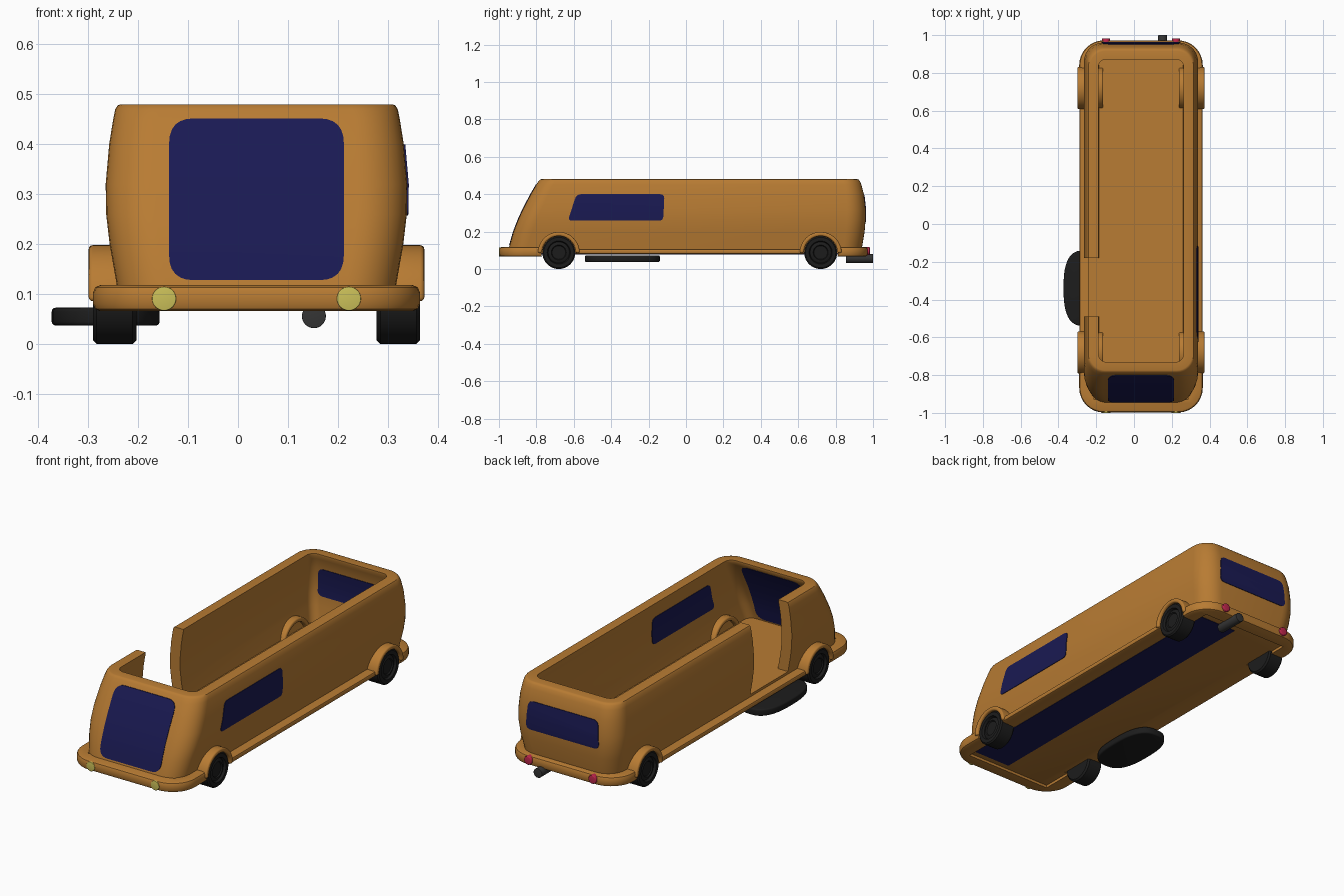
import bpy, bmesh, math
from mathutils import Vector

if "Cube" in bpy.data.objects:
    bpy.data.objects.remove(bpy.data.objects["Cube"])

CX = 0.037                      # body centre line
WHEEL_Y, WHEEL_Z = (-0.68, 0.72), 0.088


def material(name, col):
    m = bpy.data.materials.new(name)
    m.diffuse_color = (*col, 1)
    m.use_nodes = True
    m.node_tree.nodes["Principled BSDF"].inputs["Base Color"].default_value = m.diffuse_color
    return m


ORANGE = material("orange_paint", (0.48, 0.2, 0.033))
BLUE = material("blue_glass", (0.01, 0.01, 0.085))
BLACK = material("rubber", (0.012, 0.012, 0.012))
GREY = material("dark_metal", (0.035, 0.035, 0.035))
YELLOW = material("headlight", (0.6, 0.53, 0.1))
RED = material("tail_light", (0.5, 0.02, 0.07))


def finish(bm, name, mat):
    bmesh.ops.recalc_face_normals(bm, faces=bm.faces)
    me = bpy.data.meshes.new(name)
    bm.to_mesh(me)
    bm.free()
    ob = bpy.data.objects.new(name, me)
    bpy.context.collection.objects.link(ob)
    if mat:
        me.materials.append(mat)
    return ob


def loft(name, rings, mat):
    bm = bmesh.new()
    loops = [[bm.verts.new(p) for p in r] for r in rings]
    n = len(loops[0])
    for a, b in zip(loops, loops[1:]):
        for i in range(n):
            bm.faces.new((a[i], a[(i + 1) % n], b[(i + 1) % n], b[i]))
    bm.faces.new(loops[0])
    bm.faces.new(loops[-1])
    return finish(bm, name, mat)


def rounded_rect(z, hw, y0, y1, r, n=8):
    pts = []
    for k, (sx, y) in enumerate(((1, y1 - r), (-1, y1 - r), (-1, y0 + r), (1, y0 + r))):
        for i in range(n + 1):
            a = (k + i / n) * math.pi / 2
            pts.append((CX + sx * (hw - r) + r * math.cos(a), y + r * math.sin(a), z))
    return pts


def round_poly(pts, r, n=6):
    out = []
    for i, p in enumerate(pts):
        p = Vector(p)
        a = p + (Vector(pts[i - 1]) - p).normalized() * r
        b = p + (Vector(pts[(i + 1) % len(pts)]) - p).normalized() * r
        for k in range(n + 1):
            t = k / n
            out.append(a * (1 - t) ** 2 + p * 2 * t * (1 - t) + b * t * t)
    return out


def prism(name, pts, axis, a, b, mat=None, bevel=0):
    def put(p, d):
        return {'x': (d, p[0], p[1]), 'y': (p[0], d, p[1]), 'z': (p[0], p[1], d)}[axis]
    ob = loft(name, [[put(p, d) for p in pts] for d in (a, b)], mat)
    if bevel:
        m = ob.modifiers.new("round", 'BEVEL')
        m.width, m.segments, m.limit_method = bevel, 3, 'ANGLE'
        m.angle_limit = math.radians(50)
        apply(ob, m)
    return ob


def box(name, x0, x1, y0, y1, z0, z1, mat=None):
    return prism(name, [(x0, y0), (x1, y0), (x1, y1), (x0, y1)], 'z', z0, z1, mat)


def circle(u, v, r, n=32, a0=0, a1=2 * math.pi):
    return [(u + r * math.cos(a0 + (a1 - a0) * i / n), v + r * math.sin(a0 + (a1 - a0) * i / n))
            for i in range(n)]


def apply(ob, mod):
    bpy.context.view_layer.objects.active = ob
    bpy.ops.object.modifier_apply(modifier=mod.name)


def boolean(ob, cutter, op='DIFFERENCE'):
    m = ob.modifiers.new("cut", 'BOOLEAN')
    m.object, m.operation, m.solver = cutter, op, 'EXACT'
    apply(ob, m)
    bpy.data.objects.remove(cutter)


# Body shell: (z, half width, front y, back y, corner radius)
LEVELS = [(0.082, 0.275, -0.952, 0.935, 0.1), (0.12, 0.28, -0.945, 0.942, 0.1),
          (0.2, 0.294, -0.922, 0.955, 0.1), (0.26, 0.301, -0.899, 0.96, 0.1),
          (0.32, 0.302, -0.872, 0.96, 0.1), (0.4, 0.295, -0.83, 0.951, 0.095),
          (0.45, 0.287, -0.801, 0.938, 0.09), (0.47, 0.283, -0.788, 0.93, 0.09),
          (0.478, 0.278, -0.781, 0.923, 0.088), (0.48, 0.272, -0.775, 0.916, 0.085)]


def shell(name, mat, g=0.0):
    t = 0.058 + g
    outer = [rounded_rect(z, w + g, f - g, b + g, r) for z, w, f, b, r in LEVELS]
    inner = [rounded_rect(z, w - t, f + t, b - t, 0.04) for z, w, f, b, r in LEVELS[1:8]]
    z, w, f, b, r = LEVELS[7]
    rim = rounded_rect(0.48, w - t, f + t, b - t, 0.04)
    return loft(name, outer + [rim] + inner[::-1], mat)


body = shell("body_shell", ORANGE)
boolean(body, box("door_cutter", -0.5, -0.1, -0.49, -0.18, 0.1205, 0.6))

# Windows follow the curved walls
WX0, WX1 = CX - 0.175, CX + 0.175
windows = {
    "windshield": (round_poly([(WX0, 0.128), (WX1, 0.128), (WX1, 0.452), (WX0, 0.452)], 0.05),
                   'y', -1.2, -0.68),
    "rear_window": (round_poly([(CX - 0.21, 0.25), (CX + 0.21, 0.25), (CX + 0.2, 0.395),
                                (CX - 0.2, 0.395)], 0.03), 'y', 0.8, 1.2),
    "side_window": (round_poly([(-0.632, 0.258), (-0.122, 0.258), (-0.115, 0.4),
                                (-0.585, 0.4)], 0.025), 'x', 0.2, 0.6)}
for name, (pts, axis, a, b) in windows.items():
    boolean(shell(name, BLUE, 0.003), prism("window_cutter", pts, axis, a, b), 'INTERSECT')

# Bumpers at both ends and the thinner sill between them
B = 0.012


def slab(name, z0, z1, hw, y0, y1, r, e):
    steps = [(z0, e), (z0 + e * 0.3, e * 0.3), (z0 + e, 0), (z1 - e, 0), (z1 - e * 0.3, e * 0.3), (z1, e)]
    return loft(name, [rounded_rect(z, hw - d, y0 + d, y1 - d, r - d) for z, d in steps], ORANGE)


bumper = slab("bumpers", 0.066, 0.118, 0.327, -0.998, 0.972, 0.13, 0.014)
boolean(bumper, box("middle_cutter", -1, 1, -0.68, 0.72, 0, 0.3))
boolean(bumper, box("inside_cutter", CX - 0.25, CX + 0.25, -0.93, 0.9, 0, 0.3))
sill = slab("sill", 0.08, 0.106, 0.325, -0.97, 0.95, 0.12, 0.008)
for ob in (bumper, sill):
    for s in (-1, 1):
        for y in WHEEL_Y:
            boolean(ob, prism("wheel_cutter", circle(y, WHEEL_Z, 0.093), 'x',
                              CX + s * 0.235, CX + s * 0.5))
box("underside_panel", 0.06, 0.28, -0.9, 0.85, 0.078, 0.084, BLUE)


# Wheels and fenders
def wheel(name, s, y):
    prof = [(0.24, 0), (0.24, 0.08), (0.248, 0.088), (0.32, 0.088), (0.327, 0.081),
            (0.327, 0.062), (0.315, 0.057), (0.322, 0.045), (0.322, 0.04), (0.316, 0.036), (0.316, 0)]
    rings = [[(CX + s * x, *p) for p in circle(y, WHEEL_Z, max(r, 0.001), 40)] for x, r in prof]
    loft(name, rings, BLACK if s else GREY)


for s, side in ((-1, "left"), (1, "right")):
    for y, end in zip(WHEEL_Y, ("front", "rear")):
        wheel(f"{end}_{side}_wheel", s, y)
        arc = [(math.cos(math.pi * i / 24), math.sin(math.pi * i / 24)) for i in range(25)]
        pts = [(y + 0.112 * c, 0.086 + 0.112 * d) for c, d in arc]
        pts += [(y + 0.09 * c, 0.086 + 0.09 * d) for c, d in arc[::-1]]
        prism(f"{end}_{side}_fender", pts, 'x', CX + s * 0.2, CX + s * 0.336, ORANGE, 0.008)
    # Lights
    lx = CX + s * 0.185
    prism(f"{side}_headlight", circle(lx, 0.091, 0.024), 'y', -1.0, -0.95, YELLOW, 0.002)
    prism(f"{side}_tail_light", circle(lx, 0.096, 0.022), 'y', 0.93, 0.983, RED, 0.004)

# Exhaust pipe
prism("exhaust_pipe", circle(0.152, 0.056, 0.024), 'y', 0.855, 1.0, GREY, 0.002)

# Door step: rounded oval slab
oval = []
for c, d in circle(0, 0, 1, 48):
    oval.append((-0.265 + 0.108 * math.copysign(abs(c) ** 0.75, c),
                 -0.34 + 0.2 * math.copysign(abs(d) ** 0.75, d)))
prism("door_step", oval, 'z', 0.037, 0.073, BLACK, 0.008)

bpy.ops.object.select_all(action='SELECT')
bpy.ops.object.shade_smooth_by_angle(angle=math.radians(35))
